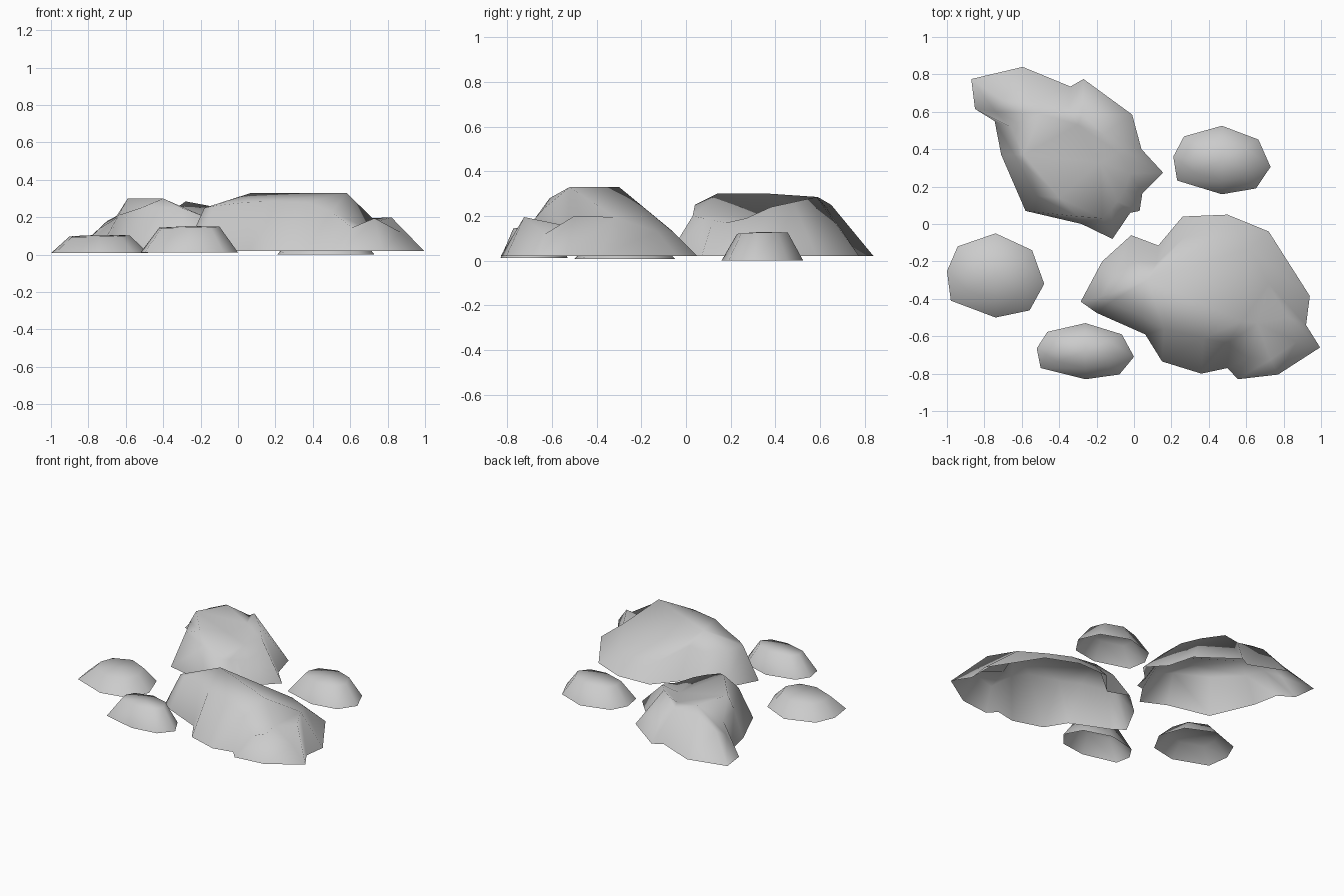
import bpy
import bmesh
from mathutils import Vector

if "Cube" in bpy.data.objects:
    bpy.data.objects.remove(bpy.data.objects["Cube"], do_unlink=True)

# One plain stone colour for everything
stone = bpy.data.materials.new("stone_grey")
stone.use_nodes = True
stone.diffuse_color = (0.6, 0.6, 0.6, 1)
shader = stone.node_tree.nodes["Principled BSDF"]
shader.inputs["Base Color"].default_value = stone.diffuse_color
shader.inputs["Roughness"].default_value = 0.9


def make_rock(name, foot, shoulder, crown, ground, flat_summit=False):
    """Hollow rock: a foot outline and a shoulder ring (both clockwise from
    above), closed by a few crown points joined to their nearest shoulders."""
    bm = bmesh.new()
    count = len(foot)
    low = [bm.verts.new((x, y, ground)) for x, y in reversed(foot)]
    mid = [bm.verts.new(p) for p in reversed(shoulder)]
    top = [bm.verts.new(p) for p in crown]

    def nearest(vert):
        return min(top, key=lambda t: (t.co.xy - vert.co.xy).length)

    peaks = [nearest(v) for v in mid]
    for i in range(count):
        j = (i + 1) % count
        bm.faces.new((low[i], low[j], mid[j], mid[i]))
        if peaks[i] is peaks[j]:
            bm.faces.new((mid[i], mid[j], peaks[i]))
        else:
            bm.faces.new((mid[i], mid[j], peaks[j], peaks[i]))

    # Close the summit when it is an area, not a ridge line
    if flat_summit:
        bm.faces.new(list(dict.fromkeys(peaks)))
    for face in bm.faces:
        face.smooth = True

    mesh = bpy.data.meshes.new(name)
    bm.to_mesh(mesh)
    bm.free()
    mesh.materials.append(stone)
    rock = bpy.data.objects.new(name, mesh)
    bpy.context.scene.collection.objects.link(rock)


# Small stones: one eight-sided outline, stretched to each size
pebble = [(-1, .1), (-.78, .69), (0, 1), (.75, .6),
          (1, -.2), (.7, -.83), (0, -1), (-.92, -.6)]


def make_small_stone(name, centre, half_size, ground, height):
    middle, half = Vector(centre), Vector(half_size)

    def ring(scale):
        return [(middle.x + x * half.x * scale, middle.y + y * half.y * scale)
                for x, y in pebble]

    # The shoulder rises slightly towards one side
    shoulder = [(x, y, height + .02 * (x - middle.x) + .03 * (y - middle.y))
                for x, y in ring(.62)]
    make_rock(name, ring(1), shoulder, [(*middle, height + .006)], ground)


make_small_stone("small_stone_right", (-.74, -.275), (.26, .225), .008, .1)
make_small_stone("small_stone_front", (-.26, -.68), (.26, .15), .012, .147)
make_small_stone("small_stone_back", (.47, .342), (.26, .183), 0, .123)

# Large front boulder: a long diagonal ridge, then a hollow behind a low ledge
make_rock(
    "front_boulder",
    [(-.285, -.415), (-.17, -.2), (-.015, -.06), (.13, -.115), (.26, .04),
     (.5, .05), (.72, -.04), (.94, -.385), (.92, -.54), (.995, -.66),
     (.77, -.805), (.555, -.83), (.5, -.77),
     (.36, -.8), (.15, -.735), (.06, -.59), (-.2, -.475)],
    [(-.18, -.39, .25), (-.1, -.27, .24), (.01, -.2, .23), (.12, -.21, .24),
     (.27, -.07, .14), (.47, -.06, .13), (.62, -.13, .13), (.72, -.32, .195),
     (.82, -.5, .2), (.87, -.63, .12), (.73, -.725, .195), (.61, -.715, .145),
     (.5, -.64, .23), (.37, -.61, .28), (.16, -.56, .285),
     (.04, -.49, .28), (-.13, -.42, .26)],
    [(.07, -.3, .33), (.58, -.52, .33), (.66, -.53, .155)],
    .02)

# Large back boulder: a flat summit and a thin crest across a shallow valley
make_rock(
    "back_boulder",
    [(-.87, .775), (-.595, .84), (-.34, .735), (-.27, .775), (-.01, .585),
     (.04, .4), (.155, .275), (.045, .165), (.03, .07), (-.02, .06),
     (-.115, -.08), (-.28, 0), (-.58, .07), (-.71, .37), (-.745, .55), (-.85, .615)],
    [(-.7, .66, .18), (-.55, .65, .25), (-.35, .63, .235), (-.28, .585, .285),
     (-.16, .48, .262), (-.08, .38, .24), (-.02, .27, .19), (-.05, .18, .17),
     (-.09, .12, .18), (-.12, .08, .19), (-.17, .03, .2), (-.3, .04, .25),
     (-.52, .15, .25), (-.64, .37, .21), (-.66, .52, .19), (-.74, .6, .14)],
    [(-.4, .14, .3), (-.59, .37, .3), (-.5, .59, .285), (-.3, .53, .23), (-.18, .33, .19)],
    .02, flat_summit=True)
